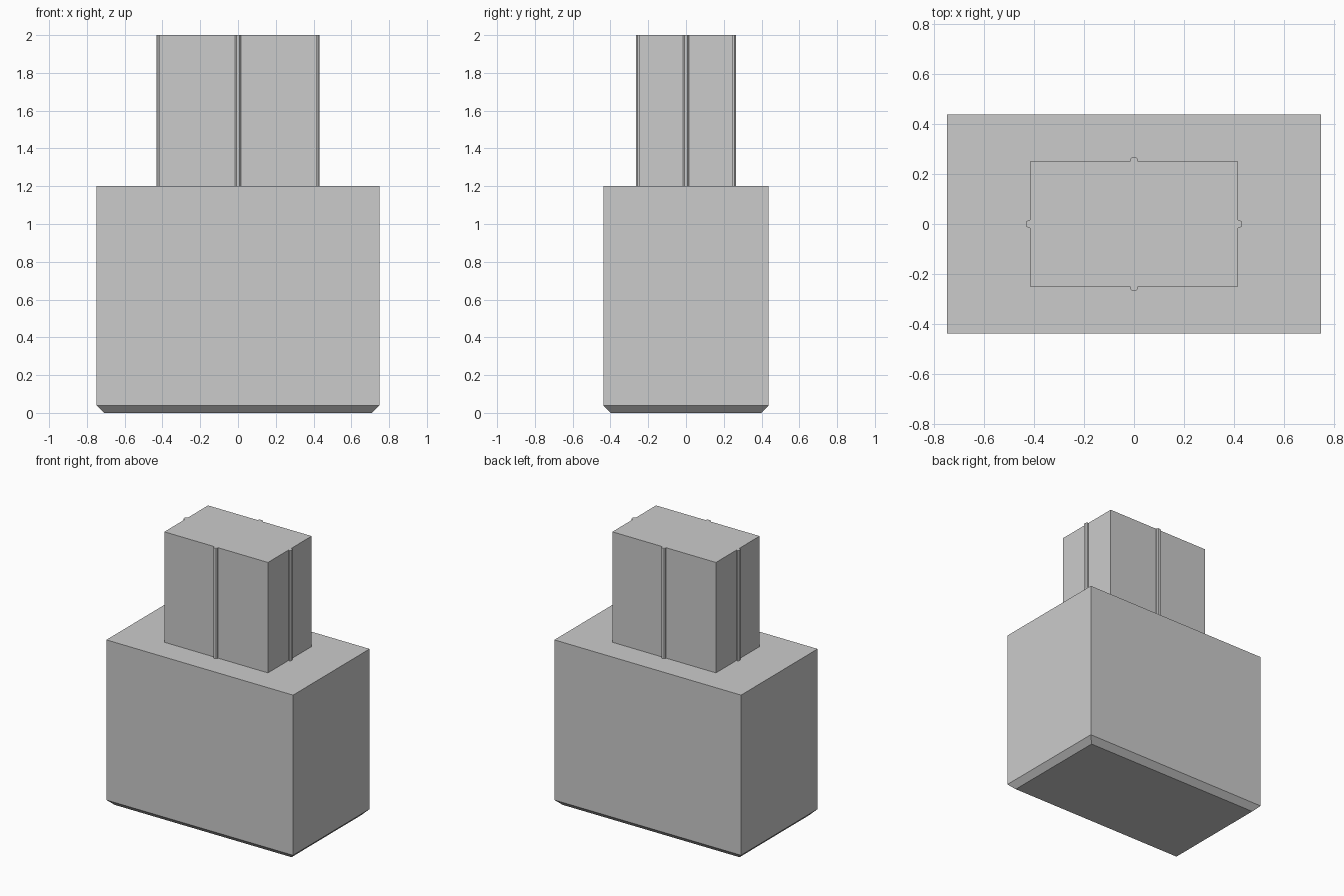
import bpy, bmesh
from mathutils import Vector

cube = bpy.data.objects.get("Cube")
if cube:
    bpy.data.objects.remove(cube, do_unlink=True)

grey = bpy.data.materials.new("plain grey")
grey.use_nodes = True
colour = (0.6, 0.6, 0.6, 1)
grey.diffuse_color = colour
grey.node_tree.nodes["Principled BSDF"].inputs["Base Color"].default_value = colour


def add_object(name, bm):
    bmesh.ops.recalc_face_normals(bm, faces=bm.faces)
    mesh = bpy.data.meshes.new(name)
    bm.to_mesh(mesh)
    bm.free()
    mesh.materials.append(grey)
    obj = bpy.data.objects.new(name, mesh)
    bpy.context.collection.objects.link(obj)
    return obj


def extrude_outline(name, outline, bottom, top):
    bm = bmesh.new()
    face = bm.faces.new([bm.verts.new((x, y, bottom)) for x, y in outline])
    grown = bmesh.ops.extrude_face_region(bm, geom=[face], use_keep_orig=True)
    verts = [v for v in grown["geom"] if isinstance(v, bmesh.types.BMVert)]
    bmesh.ops.translate(bm, verts=verts, vec=(0, 0, top - bottom))
    return add_object(name, bm)


# Body: a box whose bottom edges are chamfered
half_x, half_y, body_top, chamfer = 0.748, 0.438, 1.2, 0.04
bm = bmesh.new()
bmesh.ops.create_cube(bm, size=2)
for v in bm.verts:
    v.co = Vector((v.co.x * half_x, v.co.y * half_y, (v.co.z + 1) * body_top / 2))
bottom_edges = [e for e in bm.edges if all(v.co.z < 0.01 for v in e.verts)]
bmesh.ops.bevel(bm, geom=bottom_edges, offset=chamfer, segments=1,
                affect='EDGES', profile=0.5)
add_object("body", bm)

# Tower: a rectangular block with a small chamfered rib down each side
tower_x, tower_y = 0.415, 0.25
rib = [(-0.016, 0), (-0.016, 0.008), (-0.009, 0.016),
       (0.009, 0.016), (0.016, 0.008), (0.016, 0)]
outline = []
for nx, ny in ((0, -1), (1, 0), (0, 1), (-1, 0)):
    normal, along = Vector((nx, ny)), Vector((-ny, nx))
    reach = abs(nx) * tower_x + abs(ny) * tower_y
    width = abs(ny) * tower_x + abs(nx) * tower_y
    outline.append(normal * reach - along * width)
    outline += [normal * (reach + out) + along * side for side, out in rib]
extrude_outline("tower", outline, body_top, 2)
